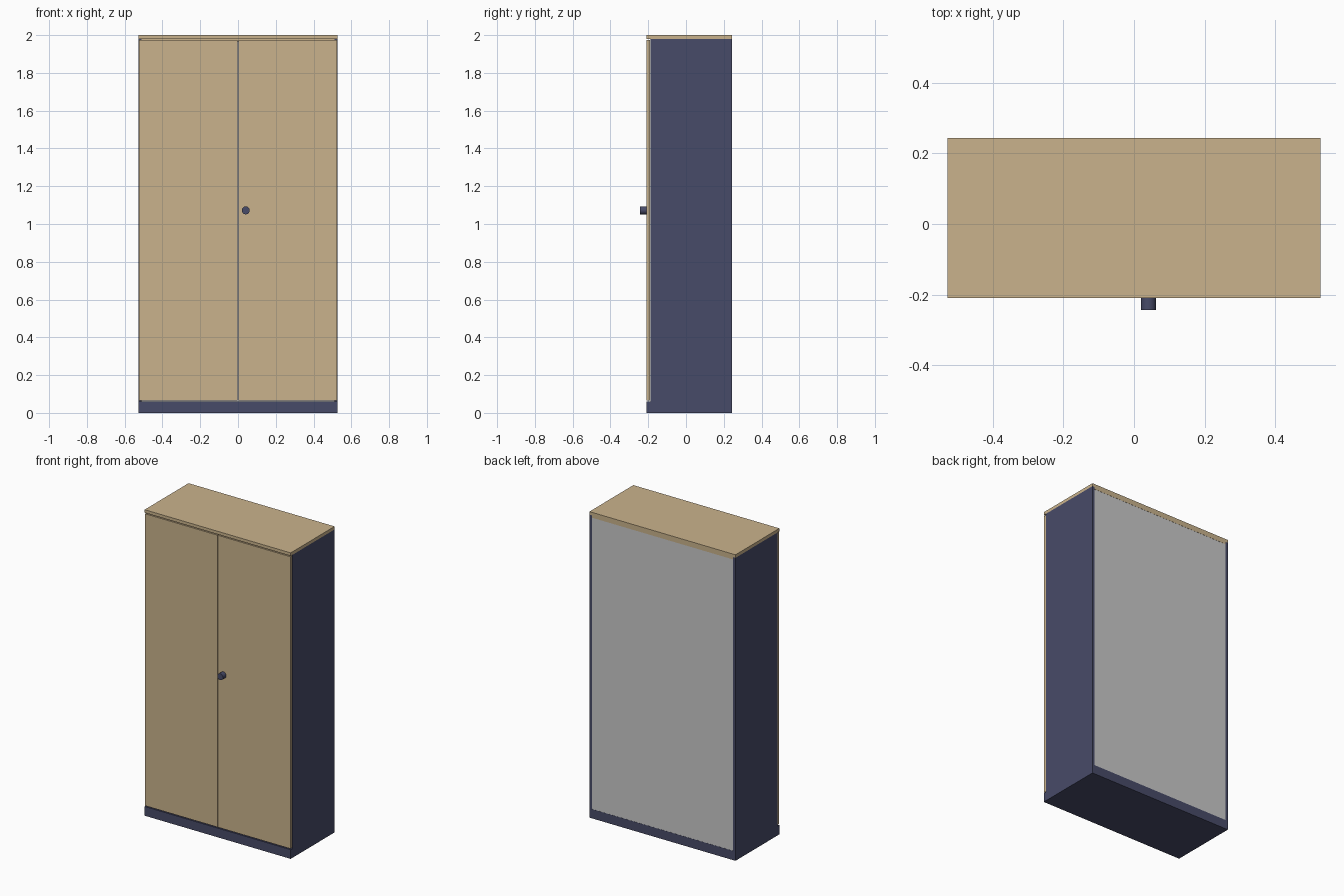
import bpy, bmesh, math
from mathutils import Matrix

if "Cube" in bpy.data.objects:
    bpy.data.objects.remove(bpy.data.objects["Cube"])


def material(name, rgb):
    m = bpy.data.materials.new(name)
    m.diffuse_color = (*rgb, 1)
    m.use_nodes = True
    m.node_tree.nodes["Principled BSDF"].inputs["Base Color"].default_value = m.diffuse_color
    return m


WOOD = material("light_wood", (0.59, 0.45, 0.265))
BLUE = material("dark_blue", (0.064, 0.070, 0.140))
GREY = material("back_grey", (0.59, 0.59, 0.59))


def box(name, lo, hi, mat):
    bm = bmesh.new()
    bmesh.ops.create_cube(bm, size=1)
    for v in bm.verts:
        v.co = [lo[i] if v.co[i] < 0 else hi[i] for i in range(3)]
    return finish(name, bm, mat)


def finish(name, bm, mat):
    me = bpy.data.meshes.new(name)
    bm.to_mesh(me)
    bm.free()
    me.materials.append(mat)
    ob = bpy.data.objects.new(name, me)
    bpy.context.collection.objects.link(ob)
    return ob


W, T = 0.528, 0.017          # half width, panel thickness
FRONT, CASE, BACK = -0.21, -0.189, 0.243

# carcass: plinth, top board, rail under the top, back board
box("plinth", (-W, FRONT, 0), (W, BACK, 0.06), BLUE)
box("top_board", (-W, FRONT, 1.98), (W, BACK, 2.0), WOOD)
box("inner_top", (-W + T, CASE, 1.965), (W - T, BACK, 1.98), WOOD)
box("back_board", (-W + T, BACK - 0.006, 0.06), (W - T, BACK - 0.001, 1.965), GREY)

# side panels and doors, one on each half
for side, s in (("left", -1), ("right", 1)):
    xs = sorted((s * W, s * (W - T)))
    box(side + "_side", (xs[0], CASE, 0.06), (xs[1], BACK, 1.98), BLUE)
    xs = sorted((s * 0.002, s * 0.525))
    box(side + "_door", (xs[0], FRONT, 0.066), (xs[1], CASE - 0.001, 1.974), WOOD)

# round knob on the right door
bm = bmesh.new()
bmesh.ops.create_cone(bm, cap_ends=True, segments=32, radius1=0.021, radius2=0.021, depth=0.033,
                      matrix=Matrix.Translation((0.041, -0.2265, 1.072)) @ Matrix.Rotation(math.pi / 2, 4, 'X'))
knob = finish("knob", bm, BLUE)
bpy.context.view_layer.objects.active = knob
knob.select_set(True)
bpy.ops.object.shade_smooth_by_angle(angle=math.radians(40))
